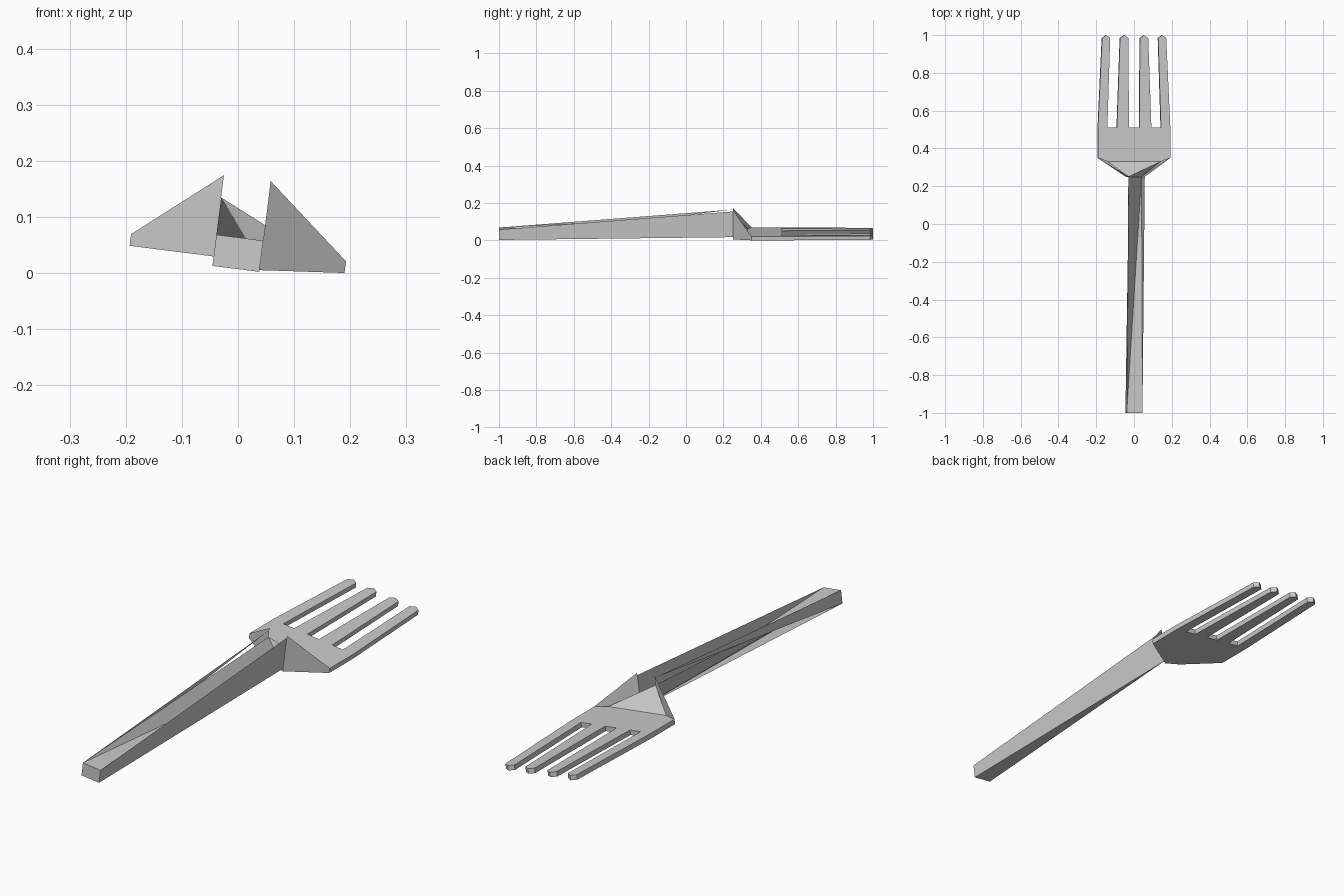
import bpy, math
from mathutils import Matrix

if "Cube" in bpy.data.objects:
    bpy.data.objects.remove(bpy.data.objects["Cube"])

# The whole fork is rolled slightly about its long axis
ROLL = Matrix.Translation((0, 0, -0.002)) @ Matrix.Rotation(math.radians(7.2), 4, 'Y')
CX = -0.005          # centre line before the roll
TOP, BOT = 0.047, 0.026


def build(name, verts, faces):
    mesh = bpy.data.meshes.new(name)
    pts = [ROLL @ Matrix.Translation((CX, 0, 0)).to_4x4() @ Matrix.Translation(v).to_translation()
           for v in verts]
    mesh.from_pydata(pts, [], faces)
    mesh.update()
    ob = bpy.data.objects.new(name, mesh)
    bpy.context.collection.objects.link(ob)
    return ob


# Head plate with four tapered tines: half outline, mirrored
half = [(0.0275, 0.51), (0.031, 0.985), (0.052, 1.0), (0.075, 0.985), (0.092, 0.51),
        (0.143, 0.51), (0.128, 0.985), (0.15, 1.0), (0.171, 0.985), (0.193, 0.51),
        (0.193, 0.35)]
rim = half + [(-x, y) for x, y in reversed(half)]
n = len(rim)
h = len(half)
verts = [(x, y, BOT) for x, y in rim] + [(x, y, TOP) for x, y in rim]
verts += [(0.042, 0.25, 0.012), (-0.042, 0.25, BOT),      # neck underside
          (0.14, 0.33, TOP), (-0.14, 0.33, TOP)]          # foot of the ramp
nr, nl, fr, fl = range(2 * n, 2 * n + 4)
faces = [(i, (i + 1) % n, n + (i + 1) % n, n + i) for i in range(n) if i != h - 1]
faces.append([n + i for i in range(h)] + [fr, fl] + [n + i for i in range(h, n)])
faces.append(list(reversed(list(range(h)) + [nr, nl] + list(range(h, n)))))
build("fork_head", verts, faces)

# Neck: raised shoulder sheets and the ramp between them
HANDLE_W = 0.042
PEAK = 0.172
inner_left = (-HANDLE_W, 0.25, 0.132)
neck_right = (HANDLE_W, 0.25, 0.024)
for side, s, low in (("right", 1, 0.012), ("left", -1, BOT)):
    build(side + "_shoulder",
          [(s * 0.193, 0.35, BOT), (s * 0.193, 0.35, TOP),
           (s * HANDLE_W, 0.25, PEAK), (s * HANDLE_W, 0.25, low)],
          [(0, 1, 2, 3)[::s]])
build("neck_ramp",
      [inner_left, (-0.14, 0.33, TOP), (0.14, 0.33, TOP), neck_right],
      [(0, 1, 2), (0, 2, 3)])

# Handle: square end, tall right wall, tapering left wall and sunken floor
W = HANDLE_W
verts = [(-W, -1, 0.009), (W, -1, 0.009), (W, -1, 0.065), (-W, -1, 0.065),
         neck_right, (W, 0.25, 0.162), (-W, 0.25, 0.162), inner_left]
faces = [(0, 1, 2, 3),      # end
         (1, 4, 5, 2),      # right wall
         (0, 3, 6),         # left wall
         (0, 4, 1),         # underside
         (3, 4, 7), (3, 2, 4)]  # floor
build("handle", verts, faces)
